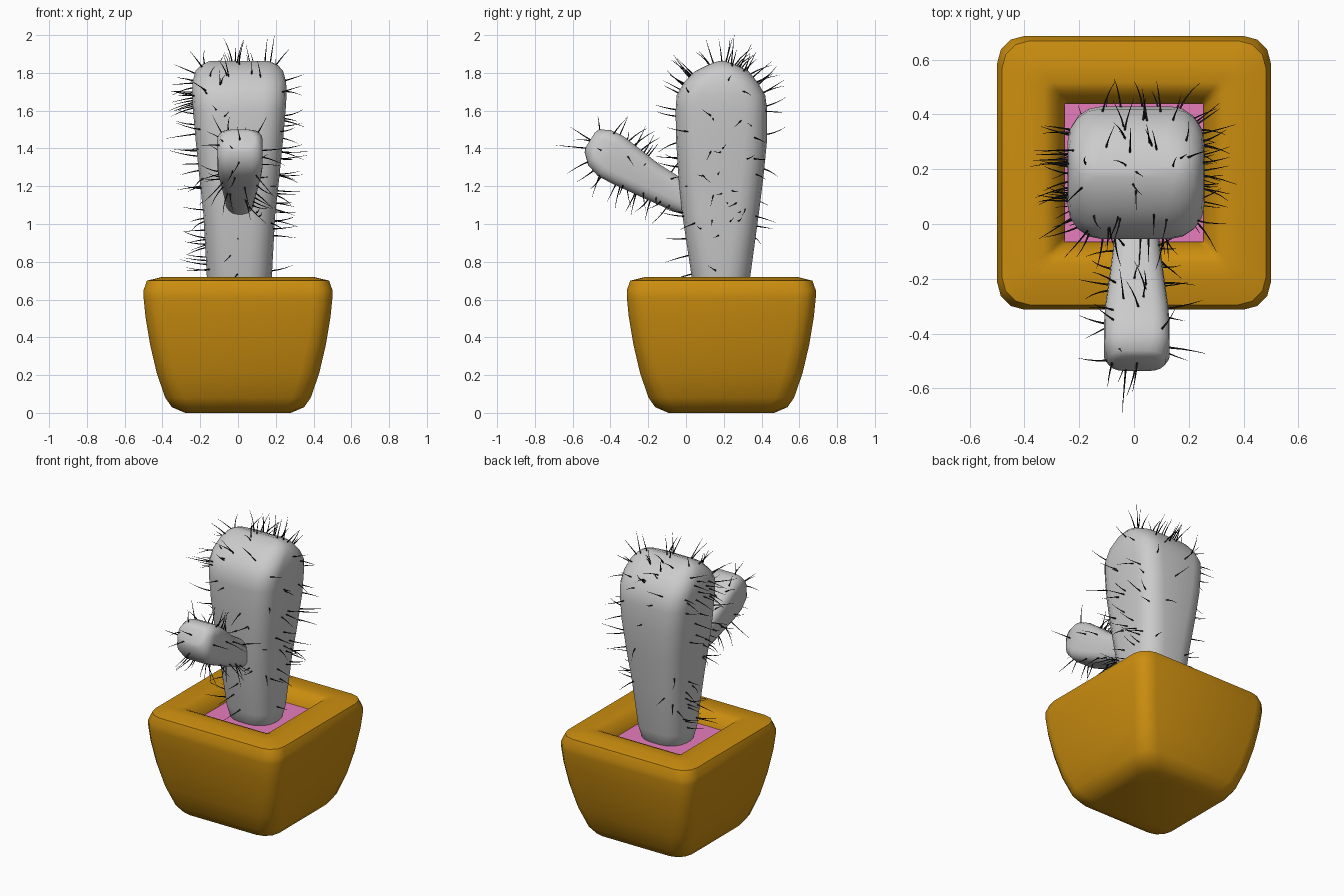
import bpy, bmesh, math, random
from mathutils import Vector

if "Cube" in bpy.data.objects:
    bpy.data.objects.remove(bpy.data.objects["Cube"])

random.seed(7)


def material(name, rgb):
    m = bpy.data.materials.new(name)
    m.diffuse_color = (*rgb, 1)
    m.use_nodes = True
    m.node_tree.nodes["Principled BSDF"].inputs["Base Color"].default_value = m.diffuse_color
    return m


def rounded(hx, hy, r, n=3):
    """Counter-clockwise rounded rectangle as (x, y) pairs."""
    r = min(r, hx * 0.95, hy * 0.95)
    pts = []
    for q, (sx, sy) in enumerate([(1, 1), (-1, 1), (-1, -1), (1, -1)]):
        for i in range(n + 1):
            a = math.pi / 2 * (q + i / n)
            pts.append((sx * (hx - r) + r * math.cos(a), sy * (hy - r) + r * math.sin(a)))
    return pts


def loft(bm, rings):
    """Skin a list of equal-sized point rings and cap both ends."""
    vs = [[bm.verts.new(p) for p in ring] for ring in rings]
    n = len(vs[0])
    for a, b in zip(vs, vs[1:]):
        for i in range(n):
            j = (i + 1) % n
            bm.faces.new((a[i], a[j], b[j], b[i]))
    bm.faces.new(vs[0][::-1])
    bm.faces.new(vs[-1])


def finish(bm, name, mat=None, angle=45):
    bmesh.ops.recalc_face_normals(bm, faces=bm.faces)
    me = bpy.data.meshes.new(name)
    bm.to_mesh(me)
    bm.free()
    ob = bpy.data.objects.new(name, me)
    bpy.context.collection.objects.link(ob)
    if mat:
        me.materials.append(mat)
    bpy.ops.object.select_all(action='DESELECT')
    ob.select_set(True)
    bpy.context.view_layer.objects.active = ob
    bpy.ops.object.shade_smooth_by_angle(angle=math.radians(angle))
    return ob


CY = 0.187  # pot centre in y

# pot: outer wall, rim, hollow inside (half width, z, corner radius)
pot_profile = [(0.28, 0, .09), (0.35, 0.03, .1), (0.385, 0.08, .1), (0.43, 0.21, .1),
               (0.465, 0.36, .1), (0.49, 0.51, .1), (0.50, 0.61, .1), (0.50, 0.65, .1),
               (0.482, 0.70, .1), (0.40, 0.72, .05), (0.33, 0.72, .03), (0.30, 0.708, .02),
               (0.27, 0.66, .02), (0.25, 0.62, .02), (0.24, 0.50, .02)]
bm = bmesh.new()
loft(bm, [[(x, y + CY, z) for x, y in rounded(h, h, r)] for h, z, r in pot_profile])
finish(bm, "pot", material("pot_ochre", (0.6, 0.27, 0.005)))

# soil
bm = bmesh.new()
bmesh.ops.create_grid(bm, x_segments=1, y_segments=1, size=0.253)
bmesh.ops.translate(bm, verts=bm.verts, vec=(0, CY, 0.64))
finish(bm, "soil", material("soil_pink", (0.8, 0.2, 0.5)))

# trunk: (z, half x, y min, y max)
trunk_profile = [(0.60, .12, .08, .29), (0.63, .155, .05, .32), (0.72, .172, .03, .34),
                 (1.05, .19, -.02, .385), (1.25, .212, -.04, .41), (1.45, .232, -.053, .43),
                 (1.60, .245, -.055, .43), (1.68, .25, -.05, .42), (1.75, .248, -.01, .38),
                 (1.81, .232, .05, .33), (1.84, .205, .11, .27), (1.862, .16, .17, .21)]
bm = bmesh.new()
loft(bm, [[(x + .007, y + (a + b) / 2, z) for x, y in rounded(h, (b - a) / 2, .12, 4)]
          for z, h, a, b in trunk_profile])
trunk = finish(bm, "cactus_trunk", angle=70)

# arm: (centre y, centre z, half x, half thickness), rings square to its slope
arm_profile = [(0.06, 1.10, .072, .075), (-0.05, 1.155, .08, .088), (-0.2, 1.235, .098, .10),
               (-0.33, 1.315, .115, .118), (-0.40, 1.36, .12, .125), (-0.46, 1.405, .12, .11),
               (-0.50, 1.44, .105, .07), (-0.507, 1.445, .08, .045)]
up = Vector((0, 0.53, 0.85))
bm = bmesh.new()
loft(bm, [[Vector((x + .01, cy, cz)) + up * t for x, t in rounded(hx, ht, .06, 4)]
          for cy, cz, hx, ht in arm_profile])
arm = finish(bm, "cactus_arm", angle=70)


def spine(bm, root, direction, length, bend, radius=0.0045):
    d = direction.normalized()
    u = d.orthogonal().normalized()
    v = d.cross(u)
    rings = []
    for i in range(4):
        t = i / 3
        c = root + d * length * t + bend * t * t
        r = radius * (1 - 0.85 * t)
        rings.append([c + (u * math.cos(a) + v * math.sin(a)) * r
                      for a in (0, math.tau / 3, math.tau * 2 / 3)])
    loft(bm, rings)


def scatter(bm, ob, count, keep):
    """Grow slightly bent spines at random on an object's faces."""
    polys = [p for p in ob.data.polygons if p.area > 1e-5]
    weights = [p.area * keep(p) for p in polys]
    for p in random.choices(polys, weights, k=count):
        c = [ob.data.vertices[i].co for i in p.vertices]
        s, t = random.random(), random.random()
        root = c[0].lerp(c[1], s).lerp(c[3 % len(c)].lerp(c[2], s), t) if len(c) == 4 else p.center
        rnd = Vector([random.uniform(-1, 1) for _ in range(3)])
        length = random.uniform(0.085, 0.135)
        spine(bm, root, p.normal + rnd * 0.2, length, rnd * 0.022)


def trunk_density(p):
    if p.center.z < 0.68:
        return 0
    if p.center.z > 1.7:
        return 1.6
    return 1.0 if abs(p.normal.x) > 0.6 else 0.3


# spines over trunk and arm, plus the two longest ones
bm = bmesh.new()
scatter(bm, trunk, 125, trunk_density)
scatter(bm, arm, 42, lambda p: 1.0 if p.center.y < -0.05 else 0)
spine(bm, Vector((0.17, 0.24, 1.845)), Vector((.15, .1, 1)), 0.157, Vector())
spine(bm, Vector((-0.03, -0.52, 1.40)), Vector((-.08, -1, .1)), 0.17, Vector())
finish(bm, "spines", material("spine_black", (0.01, 0.01, 0.01)), angle=80)
